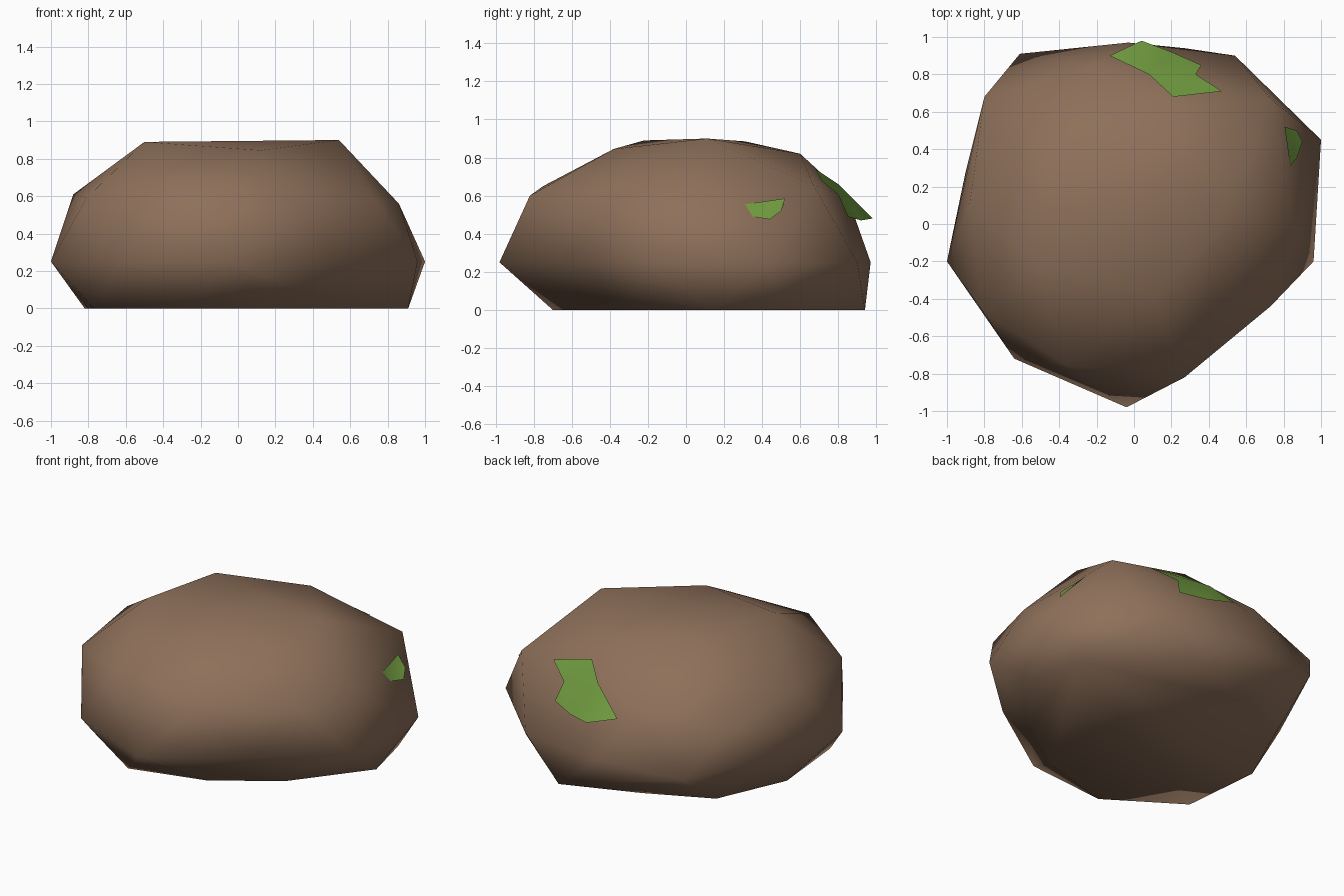
import bpy, bmesh

if "Cube" in bpy.data.objects:
    bpy.data.objects.remove(bpy.data.objects["Cube"])


def material(name, rgb):
    m = bpy.data.materials.new(name)
    m.diffuse_color = (*rgb, 1)
    m.use_nodes = True
    m.node_tree.nodes["Principled BSDF"].inputs["Base Color"].default_value = m.diffuse_color
    return m


def add_object(name, bm, mat):
    mesh = bpy.data.meshes.new(name)
    for f in bm.faces:
        f.smooth = True
    bm.to_mesh(mesh)
    bm.free()
    mesh.materials.append(mat)
    ob = bpy.data.objects.new(name, mesh)
    bpy.context.collection.objects.link(ob)
    return ob


stone = material("stone brown", (0.27, 0.162, 0.102))
moss = material("moss green", (0.156, 0.314, 0.048))

# boulder: hull around a flat base ring, a widest ring, a shoulder and a crown
base = [(.91, .14), (.56, -.31), (.17, -.57), (-.31, -.7), (-.77, -.4),
        (-.82, .12), (-.62, .57), (-.21, .76), (.27, .94), (.83, .48)]
widest = [(1, .45), (.96, -.2), (.52, -.6), (-.04, -.98), (-.64, -.72),
          (-1, -.2), (-.9, .28), (-.61, .91), (-.03, .97), (.54, .9)]
shoulder = [(.86, 0, .56), (.73, -.44, .58), (.27, -.82, .6), (-.37, -.75, .65),
            (-.81, -.465, .59), (-.88, .1, .61), (-.8, .68, .53),
            (-.22, .85, .59), (.73, .67, .655)]
crown = [(.54, .11, .9), (.12, -.38, .845), (-.5, -.22, .89),
         (-.38, .31, .885), (.11, .6, .82)]

bm = bmesh.new()
for p in [(x, y, 0) for x, y in base] + [(x, y, .25) for x, y in widest] + shoulder + crown:
    bm.verts.new(p)
bmesh.ops.convex_hull(bm, input=bm.verts)
bmesh.ops.delete(bm, geom=[v for v in bm.verts if not v.link_faces], context='VERTS')
bmesh.ops.recalc_face_normals(bm, faces=bm.faces)
add_object("boulder", bm, stone)


# moss: thin bent sheets lying on the shoulder, facing outward
def moss_sheet(name, points, faces):
    bm = bmesh.new()
    vs = [bm.verts.new(p) for p in points]
    for f in faces:
        face = bm.faces.new([vs[i] for i in f])
        face.normal_update()
        if face.normal.dot(face.calc_center_median()) < 0:
            face.normal_flip()
    return add_object(name, bm, moss)


moss_sheet("back_moss",
           [(.47, .71, .68), (.21, .68, .74), (.08, .80, .66), (.33, .80, .605),
            (.36, .85, .49), (.2, .92, .47), (.04, .98, .48), (-.13, .9, .52)],
           [(0, 1, 2, 3), (3, 2, 5, 4), (2, 6, 5), (2, 7, 6)])
moss_sheet("side_moss",
           [(.805, .52, .585), (.835, .31, .555), (.87, .35, .49),
            (.9, .44, .475), (.87, .5, .52)],
           [(0, 1, 2), (0, 2, 3), (0, 3, 4)])
